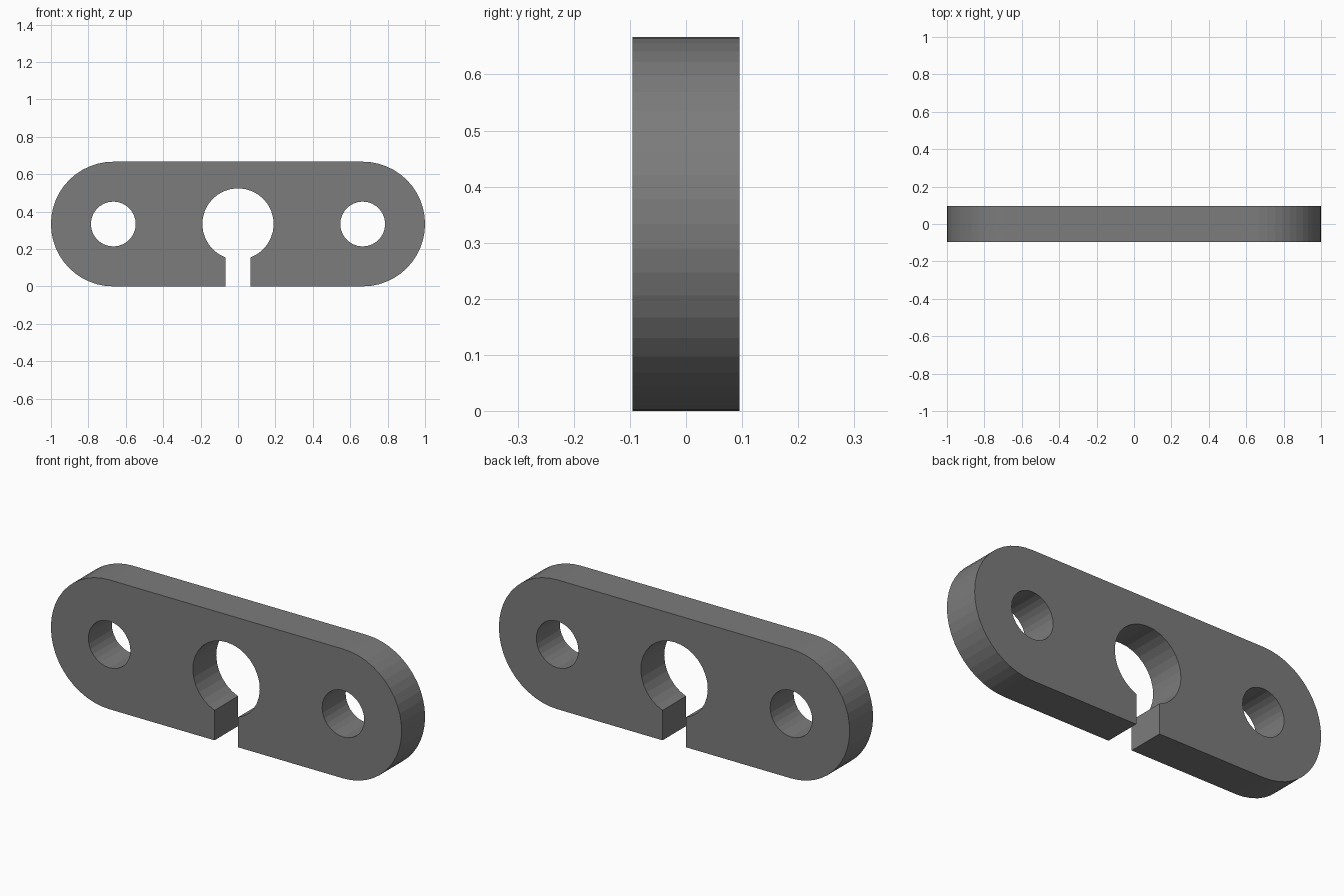
import bpy, bmesh
from math import sin, cos, pi, asin, radians

if "Cube" in bpy.data.objects:
    bpy.data.objects.remove(bpy.data.objects["Cube"])

R = 1 / 3            # end radius and centre height
END_X = 2 / 3        # centre of the rounded ends and bolt holes
BOLT_R = 0.12
BORE_R = 0.191
SLOT = 0.067         # half width of the slot
HALF_T = 0.0955      # half thickness


def arc(cx, r, start, end, steps):
    return [(cx + r * cos(start + (end - start) * i / steps),
             R + r * sin(start + (end - start) * i / steps))
            for i in range(steps + 1)]


# Outer outline, running into the bore through the slot
a = asin(SLOT / BORE_R)
outline = [(SLOT, 0)]
outline += arc(END_X, R, -pi / 2, pi / 2, 24)
outline += arc(-END_X, R, pi / 2, 3 * pi / 2, 24)
outline += [(-SLOT, 0)]
outline += arc(0, BORE_R, 3 * pi / 2 - a, -pi / 2 + a, 28)

# Bolt holes
holes = [arc(s * END_X, BOLT_R, 0, 2 * pi, 28)[:-1] for s in (-1, 1)]

# Filled, extruded profile
curve = bpy.data.curves.new("clamp_plate", 'CURVE')
curve.dimensions = '2D'
curve.fill_mode = 'BOTH'
curve.extrude = HALF_T
for loop in [outline] + holes:
    spline = curve.splines.new('POLY')
    spline.points.add(len(loop) - 1)
    for p, (x, z) in zip(spline.points, loop):
        p.co = (x, z, 0, 1)
    spline.use_cyclic_u = True

plate = bpy.data.objects.new("clamp_plate", curve)
bpy.context.collection.objects.link(plate)
plate.rotation_euler.x = radians(90)
bpy.context.view_layer.objects.active = plate
plate.select_set(True)
bpy.ops.object.convert(target='MESH')
plate = bpy.context.object
bpy.ops.object.transform_apply(location=False, rotation=True, scale=False)

# Weld the faces to the rim and keep flat facets
bm = bmesh.new()
bm.from_mesh(plate.data)
bmesh.ops.remove_doubles(bm, verts=bm.verts, dist=1e-5)
bmesh.ops.recalc_face_normals(bm, faces=bm.faces)
for f in bm.faces:
    f.smooth = False
bm.to_mesh(plate.data)
bm.free()

# Dark grey finish
mat = bpy.data.materials.new("dark_grey")
mat.diffuse_color = (0.2, 0.2, 0.2, 1)
mat.use_nodes = True
mat.node_tree.nodes["Principled BSDF"].inputs["Base Color"].default_value = mat.diffuse_color
plate.data.materials.clear()
plate.data.materials.append(mat)
